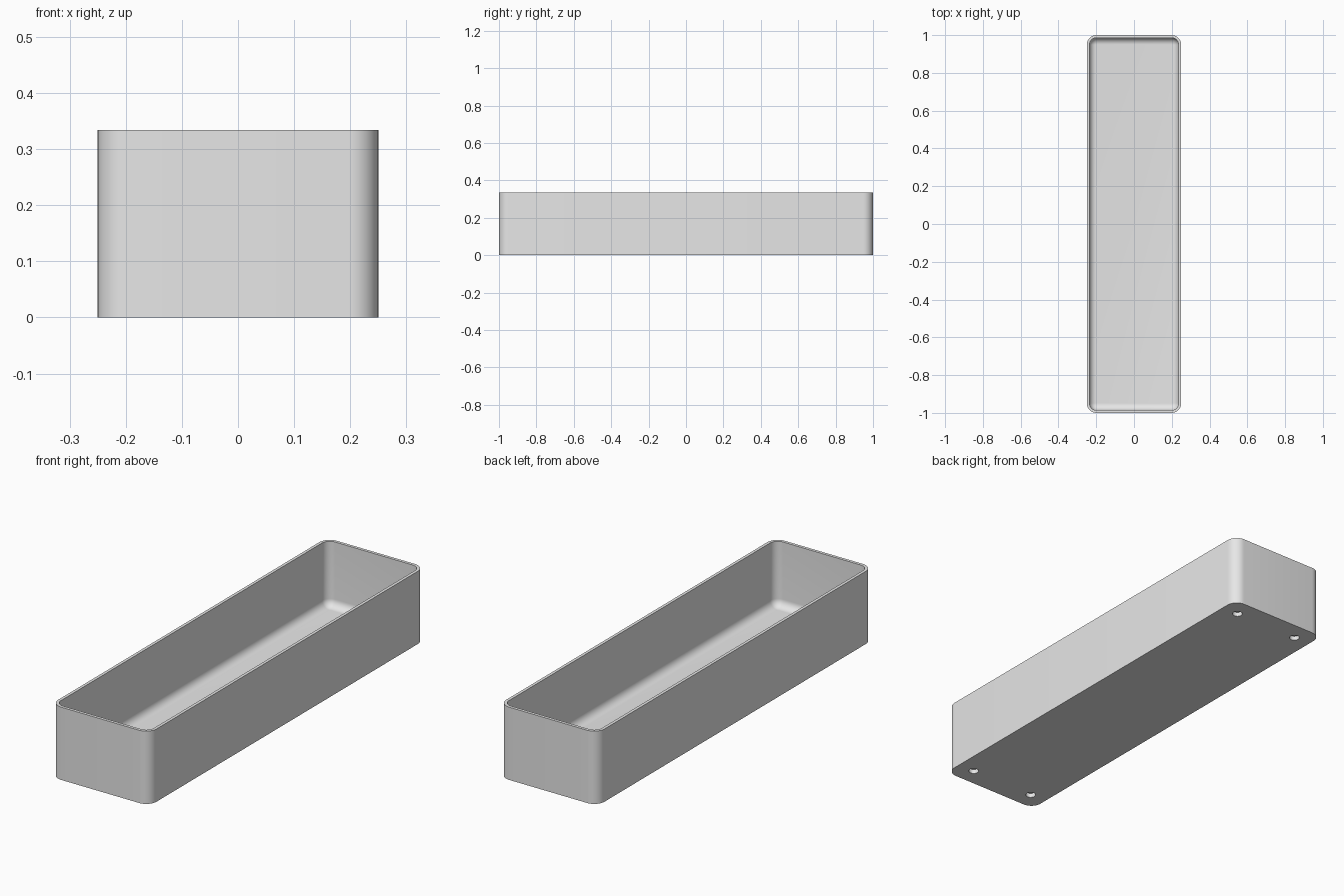
import bpy, bmesh
from math import sin, cos, pi, radians

cube = bpy.data.objects.get("Cube")
if cube:
    bpy.data.objects.remove(cube, do_unlink=True)

HALF_X, HALF_Y, HEIGHT = 0.25, 1.0, 0.334
CORNER, WALL, FLOOR, FILLET = 0.052, 0.014, 0.035, 0.036
STEPS = 10

grey = bpy.data.materials.new("light grey")
grey.use_nodes = True
colour = (0.8, 0.8, 0.8, 1)
grey.diffuse_color = colour
grey.node_tree.nodes["Principled BSDF"].inputs["Base Color"].default_value = colour


def ring(bm, inset, z):
    """Rounded rectangle of vertices, offset inward from the outer wall."""
    r = CORNER - inset
    cx, cy = HALF_X - CORNER, HALF_Y - CORNER
    verts = []
    for q, (sx, sy) in enumerate([(1, 1), (-1, 1), (-1, -1), (1, -1)]):
        for i in range(STEPS + 1):
            a = (q + i / STEPS) * pi / 2
            verts.append(bm.verts.new((sx * cx + r * cos(a), sy * cy + r * sin(a), z)))
    return verts


# Tray shell: outside wall, rim, inside wall, then the rounded floor edge
profile = [(0, 0), (0, HEIGHT), (WALL, HEIGHT)]
for i in range(STEPS + 1):
    a = i / STEPS * pi / 2
    profile.append((WALL + FILLET * (1 - cos(a)), FLOOR + FILLET * (1 - sin(a))))

bm = bmesh.new()
rings = [ring(bm, inset, z) for inset, z in profile]
for low, high in zip(rings, rings[1:]):
    n = len(low)
    for i in range(n):
        j = (i + 1) % n
        bm.faces.new((low[i], low[j], high[j], high[i]))
bm.faces.new(reversed(rings[0]))
bm.faces.new(rings[-1])
bmesh.ops.recalc_face_normals(bm, faces=bm.faces)
mesh = bpy.data.meshes.new("tray")
bm.to_mesh(mesh)
bm.free()
mesh.materials.append(grey)
tray = bpy.data.objects.new("tray", mesh)
bpy.context.collection.objects.link(tray)

# Four shallow round sockets in the underside
cutters = []
for sx in (-1, 1):
    for sy in (-1, 1):
        bpy.ops.mesh.primitive_cylinder_add(
            vertices=32, radius=0.022, depth=0.04, location=(sx * 0.166, sy * 0.915, 0))
        cutter = bpy.context.object
        cutter.name = "socket_cutter"
        cutter.hide_render = True
        cutter.data.materials.append(grey)
        cutters.append(cutter)
        cut = tray.modifiers.new("socket", "BOOLEAN")
        cut.operation = "DIFFERENCE"
        cut.solver = "EXACT"
        cut.object = cutter

bpy.ops.object.select_all(action="DESELECT")
tray.select_set(True)
bpy.context.view_layer.objects.active = tray
for name in [m.name for m in tray.modifiers]:
    bpy.ops.object.modifier_apply(modifier=name)
for cutter in cutters:
    bpy.data.objects.remove(cutter, do_unlink=True)
bpy.ops.object.shade_smooth_by_angle(angle=radians(30))
